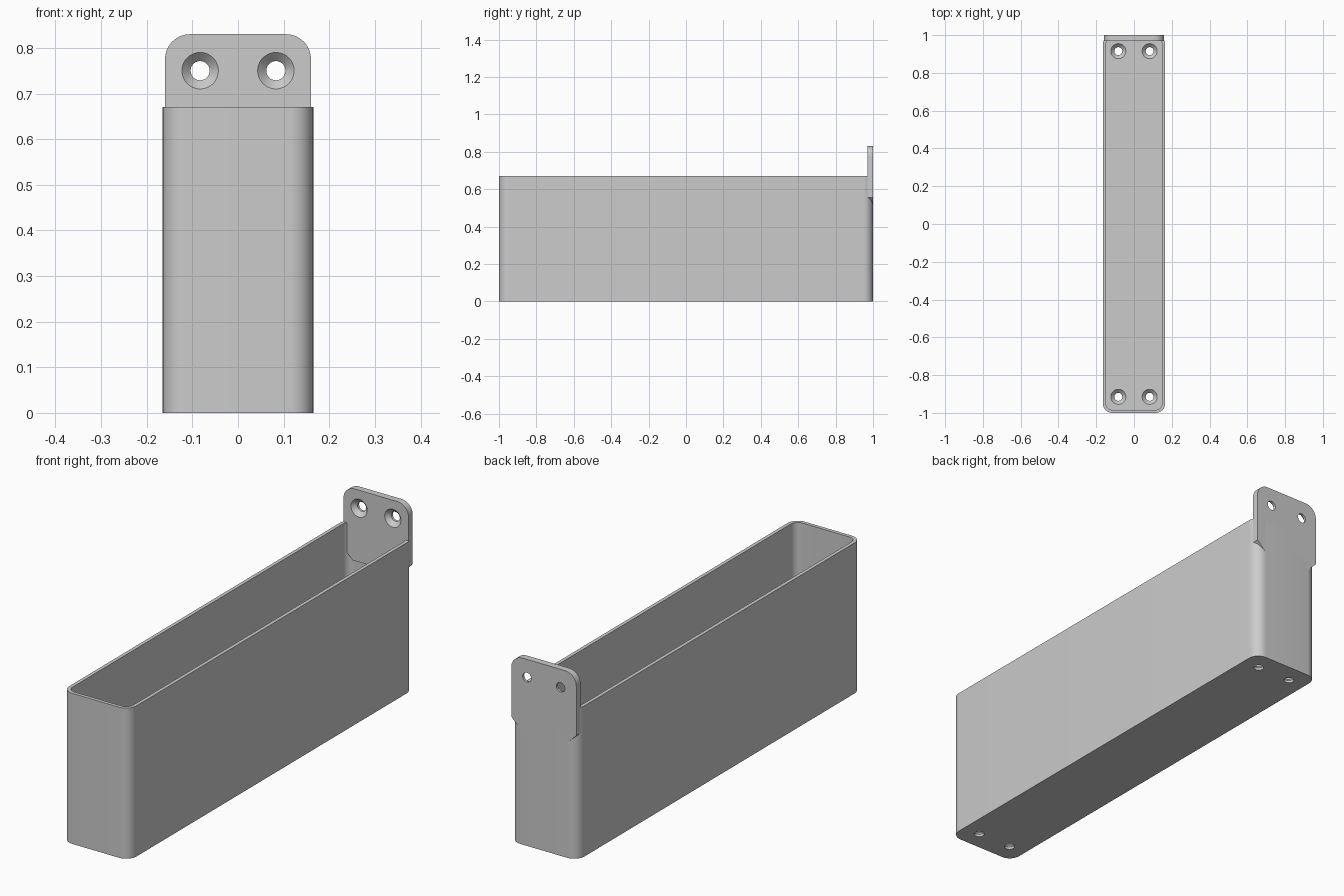
import bpy
import bmesh
import math
from mathutils import Matrix, Vector

if "Cube" in bpy.data.objects:
    bpy.data.objects.remove(bpy.data.objects["Cube"])

HALF_W, HEIGHT, WALL, FLOOR = 0.165, 0.67, 0.016, 0.03
PLATE_W, PLATE_TOP, PLATE_T = 0.16, 0.83, 0.03
HOLE_X, HOLE_R, SINK_R = 0.083, 0.021, 0.04

grey = bpy.data.materials.new("grey plastic")
grey.use_nodes = True
grey.diffuse_color = (0.6, 0.6, 0.6, 1)
grey.node_tree.nodes["Principled BSDF"].inputs["Base Color"].default_value = grey.diffuse_color


def arc(cx, cy, r, start, steps=12):
    """Quarter circle, anticlockwise from the start angle in degrees."""
    angles = [math.radians(start + 90 * i / steps) for i in range(steps + 1)]
    return [(cx + r * math.cos(a), cy + r * math.sin(a)) for a in angles]


def rounded_rect(w, d, r):
    w, d = w - r, d - r
    return arc(w, d, r, 0) + arc(-w, d, r, 90) + arc(-w, -d, r, 180) + arc(w, -d, r, 270)


def make_object(name, bm):
    bmesh.ops.recalc_face_normals(bm, faces=bm.faces)
    mesh = bpy.data.meshes.new(name)
    bm.to_mesh(mesh)
    bm.free()
    mesh.materials.append(grey)
    obj = bpy.data.objects.new(name, mesh)
    bpy.context.collection.objects.link(obj)
    return obj


def prism(name, profile, depth, matrix):
    bm = bmesh.new()
    face = bm.faces.new([bm.verts.new((x, y, 0)) for x, y in profile])
    new = bmesh.ops.extrude_face_region(bm, geom=[face])["geom"]
    verts = [v for v in new if isinstance(v, bmesh.types.BMVert)]
    bmesh.ops.translate(bm, verts=verts, vec=(0, 0, depth))
    bm.transform(matrix)
    return make_object(name, bm)


def countersink(name, place, normal):
    """Screw hole cutter: a bore with a cone opening along the normal."""
    sink = SINK_R - HOLE_R
    rings = [(HOLE_R, -0.1), (HOLE_R, -sink), (SINK_R, 0), (SINK_R, 0.02)]
    bm = bmesh.new()
    loops = []
    for r, z in rings:
        loops.append([bm.verts.new((r * math.cos(a), r * math.sin(a), z))
                      for a in (math.tau * i / 40 for i in range(40))])
    for low, high in zip(loops, loops[1:]):
        for i in range(40):
            j = (i + 1) % 40
            bm.faces.new((low[i], low[j], high[j], high[i]))
    bm.faces.new(loops[0])
    bm.faces.new(loops[-1])
    turn = Vector((0, 0, 1)).rotation_difference(Vector(normal)).to_matrix().to_4x4()
    bm.transform(Matrix.Translation(place) @ turn)
    return make_object(name, bm)


def cut(target, cutters):
    for cutter in cutters:
        mod = target.modifiers.new(cutter.name, 'BOOLEAN')
        mod.operation = 'DIFFERENCE'
        mod.solver = 'EXACT'
        mod.object = cutter
        bpy.context.view_layer.objects.active = target
        bpy.ops.object.modifier_apply(modifier=mod.name)
        bpy.data.objects.remove(cutter)


# Long open tray with a hollow inside and four floor screw holes
tray = prism("tray", rounded_rect(HALF_W, 1, 0.05), HEIGHT, Matrix())
cavity = prism("cavity_cutter", rounded_rect(HALF_W - WALL, 1 - WALL, 0.05 - WALL),
               HEIGHT, Matrix.Translation((0, 0, FLOOR)))
floor_holes = [countersink("floor_hole_cutter", (sx * HOLE_X, sy * 0.915, FLOOR), (0, 0, 1))
               for sx in (-1, 1) for sy in (-1, 1)]
cut(tray, [cavity] + floor_holes)

# Rear mounting plate: rounded top, bevelled lower corners, two screw holes
r = 0.055
outline = (arc(PLATE_W - r, PLATE_TOP - r, r, 0) + arc(r - PLATE_W, PLATE_TOP - r, r, 90)
           + [(-PLATE_W, 0.555), (-0.115, 0.51), (0.115, 0.51), (PLATE_W, 0.555)])
stand = Matrix.Translation((0, 1, 0)) @ Matrix.Rotation(math.pi / 2, 4, 'X')
plate = prism("mounting_plate", outline, PLATE_T, stand)
cut(plate, [countersink("plate_hole_cutter", (sx * HOLE_X, 1 - PLATE_T, 0.75), (0, -1, 0))
            for sx in (-1, 1)])

# Smooth the rounded corners, keep real edges crisp
for obj in (tray, plate):
    bpy.ops.object.select_all(action='DESELECT')
    obj.select_set(True)
    bpy.context.view_layer.objects.active = obj
    bpy.ops.object.shade_smooth_by_angle(angle=math.radians(30))
